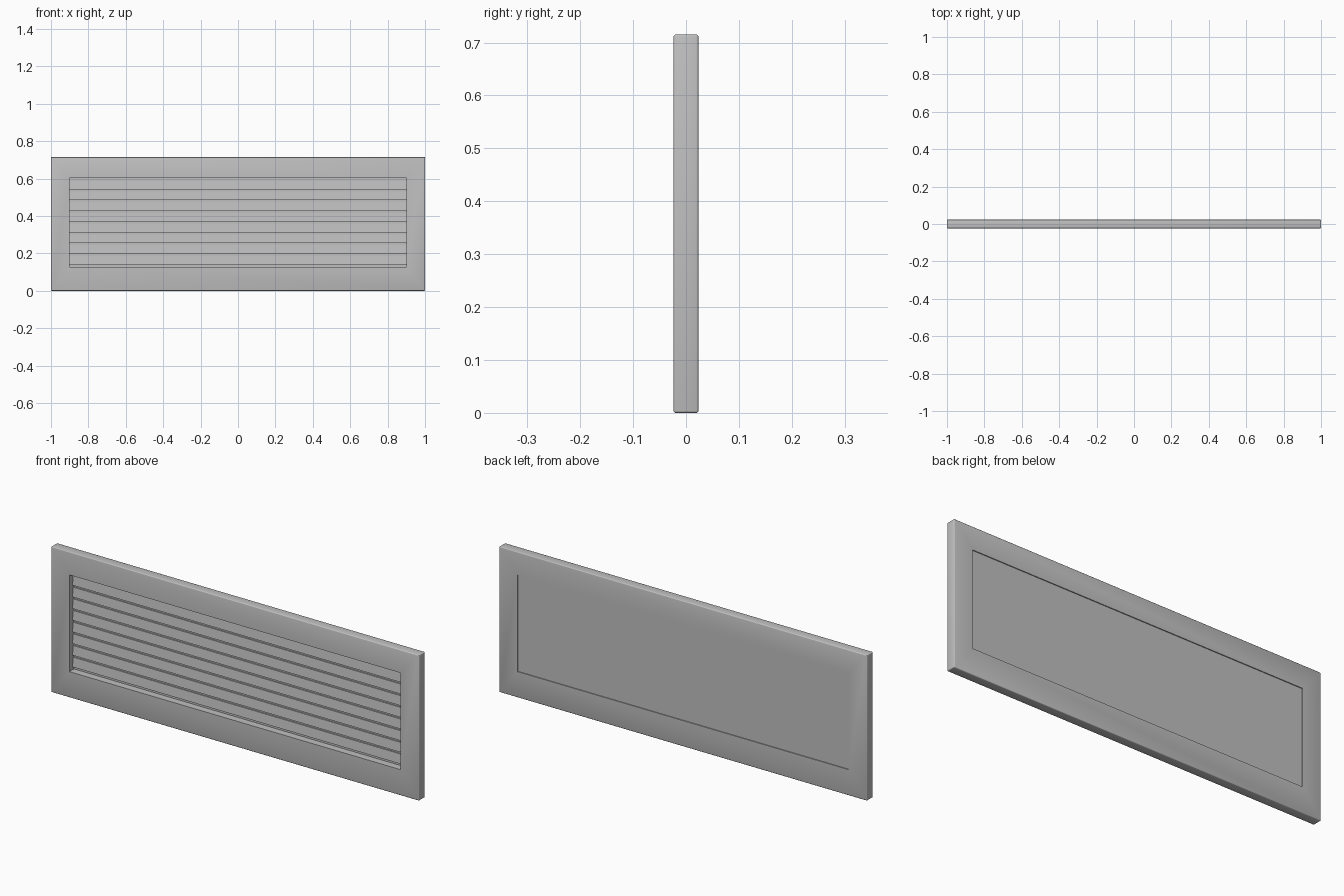
import bpy, bmesh

if "Cube" in bpy.data.objects:
    bpy.data.objects.remove(bpy.data.objects["Cube"])

W, H, T = 1.0, 0.715, 0.0235           # half width, height, half thickness
IX, Z0, Z1 = 0.9, 0.127, 0.602         # opening

grey = bpy.data.materials.new("light grey paint")
grey.diffuse_color = (0.53, 0.53, 0.53, 1)
grey.use_nodes = True
grey.node_tree.nodes["Principled BSDF"].inputs["Base Color"].default_value = grey.diffuse_color


def finish(name, bm):
    bmesh.ops.recalc_face_normals(bm, faces=bm.faces)
    me = bpy.data.meshes.new(name)
    bm.to_mesh(me)
    bm.free()
    me.materials.append(grey)
    ob = bpy.data.objects.new(name, me)
    bpy.context.collection.objects.link(ob)
    return ob


def rect(bm, hx, za, zb, y):
    return [bm.verts.new((x, y, z)) for x, z in ((-hx, za), (hx, za), (hx, zb), (-hx, zb))]


# Frame: four rectangular loops bridged into a closed ring
bm = bmesh.new()
loops = [rect(bm, W, 0, H, -T), rect(bm, W, 0, H, T),
         rect(bm, IX, Z0, Z1, T), rect(bm, IX, Z0, Z1, -T)]
for k in range(4):
    a, b = loops[k], loops[(k + 1) % 4]
    for i in range(4):
        j = (i + 1) % 4
        bm.faces.new((a[i], a[j], b[j], b[i]))
# Round only the outer edges
outer = [e for e in bm.edges
         if all(abs(abs(v.co.x) - W) < 1e-5 for v in e.verts)
         or all(abs(v.co.z) < 1e-5 for v in e.verts)
         or all(abs(v.co.z - H) < 1e-5 for v in e.verts)]
bmesh.ops.bevel(bm, geom=outer, offset=0.004, segments=3, profile=0.5, affect='EDGES')
frame = finish("frame", bm)
bpy.context.view_layer.objects.active = frame
frame.select_set(True)
bpy.ops.object.shade_smooth_by_angle()

# Back panel, set slightly into the rear of the frame
bm = bmesh.new()
bmesh.ops.create_cube(bm, size=1)
for v in bm.verts:
    v.co.x *= 2 * IX
    v.co.y = 0.0155 + v.co.y * 0.007
    v.co.z = (Z0 + Z1) / 2 + v.co.z * (Z1 - Z0)
finish("back_panel", bm)

# Louvre slats: slim boards leaning back at the top
for n in range(8):
    top = 0.588 - n * 0.0573
    bottom = top - 0.046
    profile = [(0.001, bottom), (0.006, top), (0.012, top), (0.012, bottom + 0.003)]
    bm = bmesh.new()
    ends = [[bm.verts.new((x, y, z)) for y, z in profile] for x in (-IX, IX)]
    for e in ends:
        bm.faces.new(e)
    for i in range(4):
        j = (i + 1) % 4
        bm.faces.new((ends[0][i], ends[0][j], ends[1][j], ends[1][i]))
    finish(f"slat_{n + 1}", bm)
